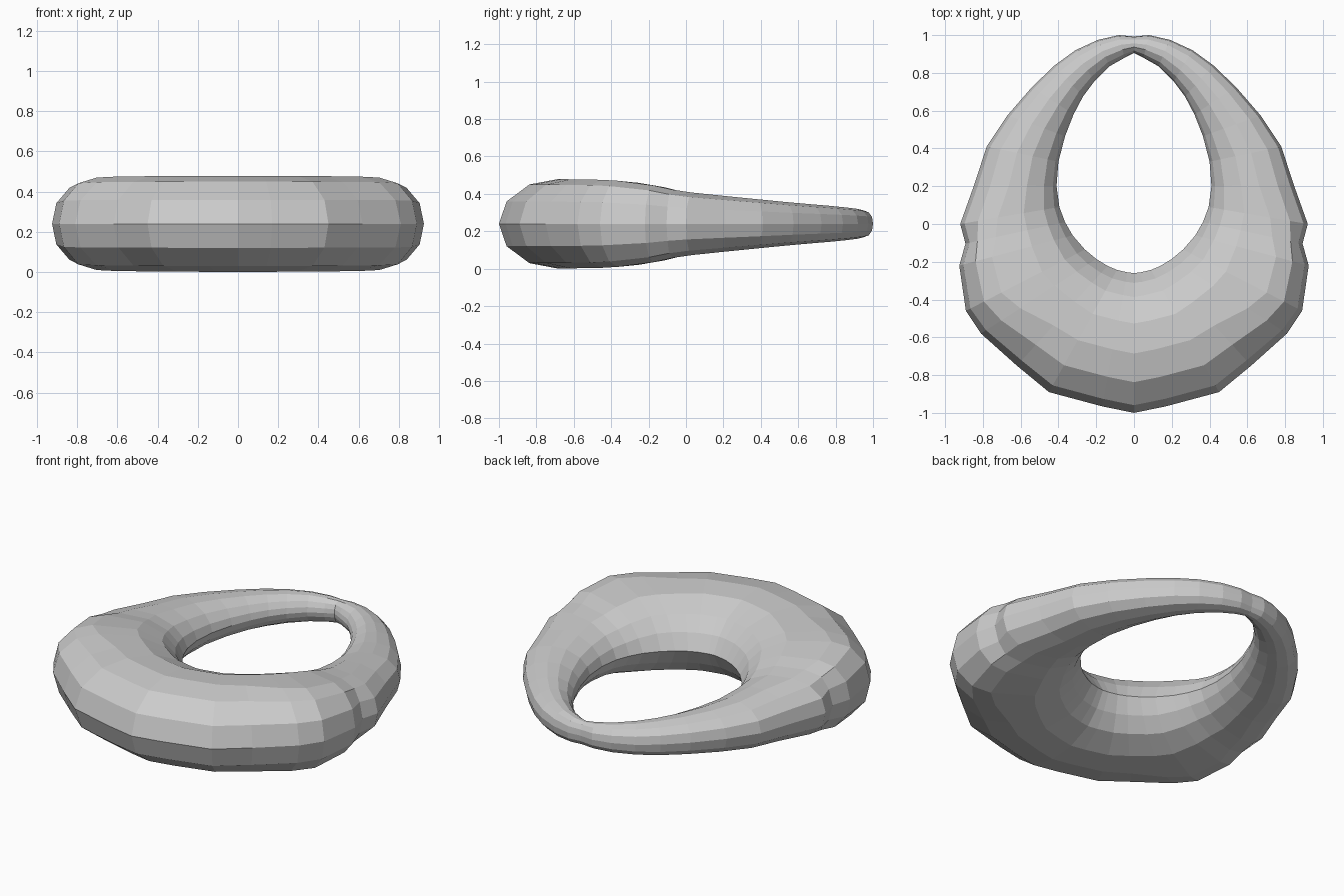
import bpy, bmesh

# Stations on the +x half: outer x, outer y, inner x, inner y, half height, blend (0 back, 1 front)
STATIONS = [
    (0.00, 0.993, 0.00, 0.905, 0.068, 0.0),
    (0.08, 1.000, 0.05, 0.880, 0.072, 0.0),
    (0.19, 0.975, 0.13, 0.835, 0.080, 0.0),
    (0.31, 0.920, 0.21, 0.755, 0.088, 0.0),
    (0.42, 0.840, 0.27, 0.675, 0.096, 0.0),
    (0.54, 0.725, 0.32, 0.580, 0.105, 0.0),
    (0.67, 0.575, 0.365, 0.465, 0.117, 0.0),
    (0.78, 0.410, 0.40, 0.330, 0.132, 0.1),
    (0.845, 0.210, 0.41, 0.200, 0.149, 0.2),
    (0.92, 0.000, 0.395, 0.090, 0.167, 0.35),
    (0.92, -0.110, 0.365, 0.010, 0.182, 0.5),
    (0.925, -0.220, 0.325, -0.060, 0.205, 0.7),
    (0.89, -0.460, 0.26, -0.135, 0.230, 0.9),
    (0.81, -0.580, 0.20, -0.185, 0.235, 1.0),
    (0.62, -0.750, 0.14, -0.222, 0.237, 1.0),
    (0.45, -0.890, 0.09, -0.243, 0.238, 1.0),
    (0.17, -0.965, 0.035, -0.256, 0.239, 1.0),
    (0.00, -1.000, 0.00, -0.260, 0.239, 1.0),
]
# Upper half of the cross-section: position from inner to outer edge, relative height
BACK = [(0, 0), (.04, .35), (.15, .70), (.36, .97), (.58, 1), (.81, .85), (.955, .50), (1, 0)]
FRONT = [(0, 0), (.07, .38), (.17, .70), (.36, .95), (.575, 1), (.78, .88), (.945, .50), (1, 0)]
MID_Z = 0.24
FOLD = 10                                           # station where the outer edge is tucked in
FULL = {9: .9, 10: .8, 11: .68, 12: .7, 13: .8, 14: .95}  # fuller shoulders at the sides


def section(k, ox, oy, ix, iy, h, f):
    half = [(a[0] * (1 - f) + b[0] * f, a[1] * (1 - f) + b[1] * f) for a, b in zip(BACK, FRONT)]
    s = FULL.get(k, 1.0)
    half = [(1 - (1 - t) * s if t > 0.5 else t, z) for t, z in half]
    if k == FOLD:
        half = [(t - 0.05 if t > 0.9 else t, z) for t, z in half]
    loop = half + [(t, -z) for t, z in half[-2:0:-1]]
    return [(ix + (ox - ix) * t, iy + (oy - iy) * t, MID_Z + h * z) for t, z in loop]


# Loft the half ring through all stations
bm = bmesh.new()
rings = [[bm.verts.new(p) for p in section(k, *s)] for k, s in enumerate(STATIONS)]
n = len(rings[0])
for a, b in zip(rings, rings[1:]):
    for i in range(n):
        j = (i + 1) % n
        bm.faces.new((a[i], a[j], b[j], b[i]))

# Mirror the half across x and weld the seams
geom = bm.verts[:] + bm.edges[:] + bm.faces[:]
copy = bmesh.ops.duplicate(bm, geom=geom)["geom"]
for v in [g for g in copy if isinstance(g, bmesh.types.BMVert)]:
    v.co.x = -v.co.x
bmesh.ops.reverse_faces(bm, faces=[g for g in copy if isinstance(g, bmesh.types.BMFace)])
bmesh.ops.remove_doubles(bm, verts=bm.verts[:], dist=0.0005)
bmesh.ops.recalc_face_normals(bm, faces=bm.faces[:])

mesh = bpy.data.meshes.new("padded_ring")
bm.to_mesh(mesh)
bm.free()
bpy.context.collection.objects.link(bpy.data.objects.new("padded_ring", mesh))
